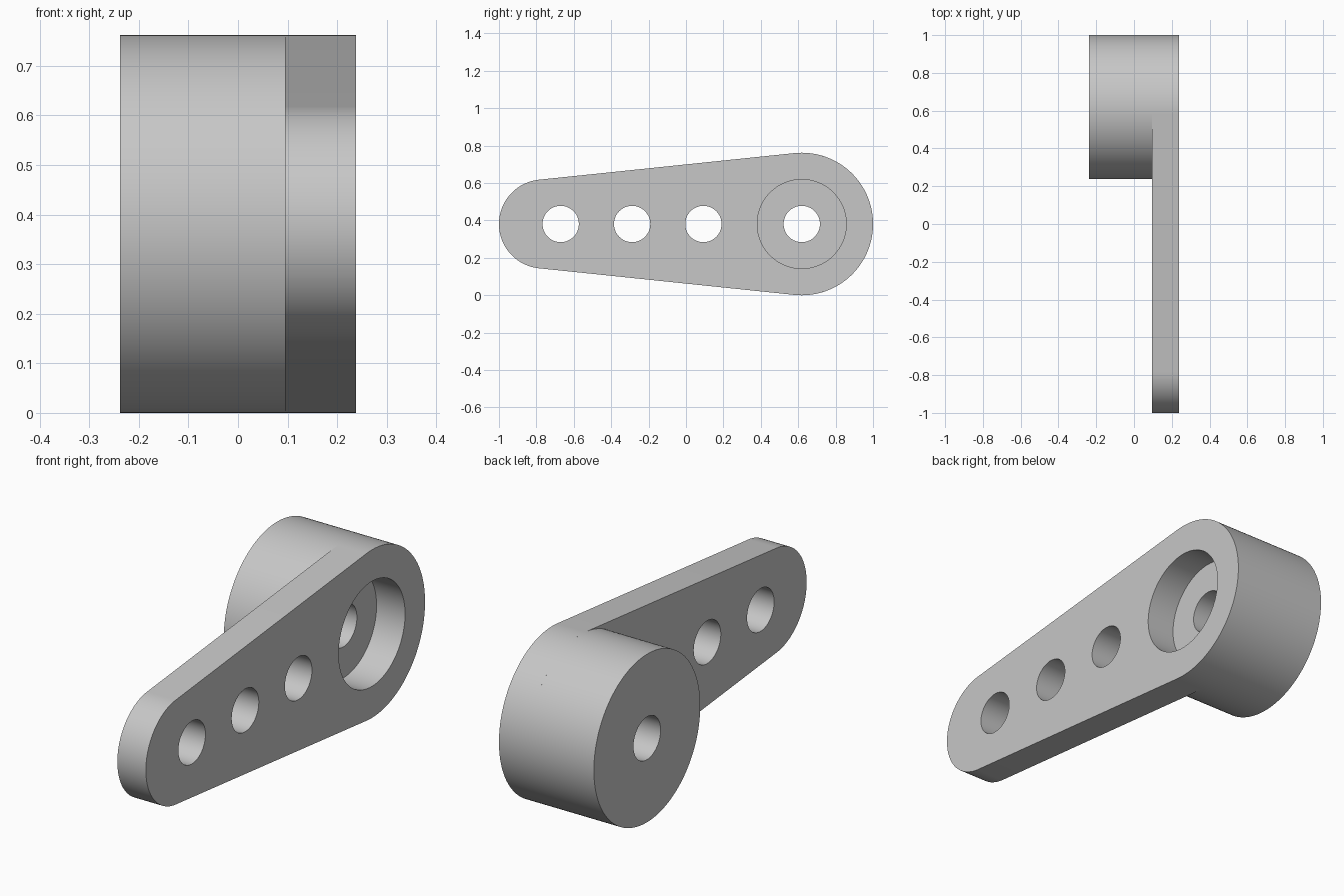
import bpy, bmesh
from math import sin, cos, asin, pi
from mathutils import Matrix

cube = bpy.data.objects.get("Cube")
if cube:
    bpy.data.objects.remove(cube, do_unlink=True)

grey = bpy.data.materials.new("plain grey")
grey.use_nodes = True
colour = (0.57, 0.57, 0.57, 1)
grey.diffuse_color = colour
grey.node_tree.nodes["Principled BSDF"].inputs["Base Color"].default_value = colour

MID_Z = 0.381       # height of the centre line
HUB_Y, HUB_R = 0.619, 0.381
TIP_Y, TIP_R = -0.762, 0.238
HOLE_R, BORE_R = 0.097, 0.238
BACK, STEP, FRONT = -0.238, 0.095, 0.238


def arc(y, r, start, end, n):
    angles = [start + (end - start) * i / n for i in range(n + 1)]
    return [(y + r * cos(a), MID_Z + r * sin(a)) for a in angles]


def circle(y, r, n=96):
    return arc(y, r, 0, 2 * pi, n)[:-1]


def plate(name, outlines, x0, x1):
    """Extrude an outline with holes along x, from x0 to x1."""
    curve = bpy.data.curves.new(name, "CURVE")
    curve.dimensions = "2D"
    curve.fill_mode = "BOTH"
    curve.extrude = (x1 - x0) / 2
    for points in outlines:
        spline = curve.splines.new("POLY")
        spline.points.add(len(points) - 1)
        for p, (y, z) in zip(spline.points, points):
            p.co = (y, z, 0, 1)
        spline.use_cyclic_u = True
    obj = bpy.data.objects.new(name, curve)
    bpy.context.collection.objects.link(obj)
    bpy.ops.object.select_all(action="DESELECT")
    obj.select_set(True)
    bpy.context.view_layer.objects.active = obj
    bpy.ops.object.convert(target="MESH")
    obj = bpy.context.view_layer.objects.active
    mesh = obj.data
    # Stand the profile up in the y-z plane and weld the caps to the walls
    turn = Matrix(((0, 0, 1, (x0 + x1) / 2), (1, 0, 0, 0), (0, 1, 0, 0), (0, 0, 0, 1)))
    bm = bmesh.new()
    bm.from_mesh(mesh)
    bm.transform(turn)
    bmesh.ops.remove_doubles(bm, verts=bm.verts, dist=0.0001)
    bmesh.ops.recalc_face_normals(bm, faces=bm.faces)
    bm.to_mesh(mesh)
    bm.free()
    mesh.materials.clear()
    mesh.materials.append(grey)
    bpy.ops.object.shade_smooth_by_angle(angle=0.5)
    return obj


# Tapered arm: two arcs joined by their common tangents
lean = pi / 2 + asin((HUB_R - TIP_R) / (HUB_Y - TIP_Y))
outline = arc(HUB_Y, HUB_R, -lean, lean, 96) + arc(TIP_Y, TIP_R, lean, 2 * pi - lean, 64)
holes = [circle(y, HOLE_R) for y in (-0.67, -0.288, 0.093)]
plate("lever_arm", [outline, circle(HUB_Y, BORE_R)] + holes, STEP, FRONT)

# Hub drum, whose face is the floor of the wide bore in the arm
plate("hub_drum", [circle(HUB_Y, HUB_R, 128), circle(HUB_Y, HOLE_R)], BACK, STEP)
